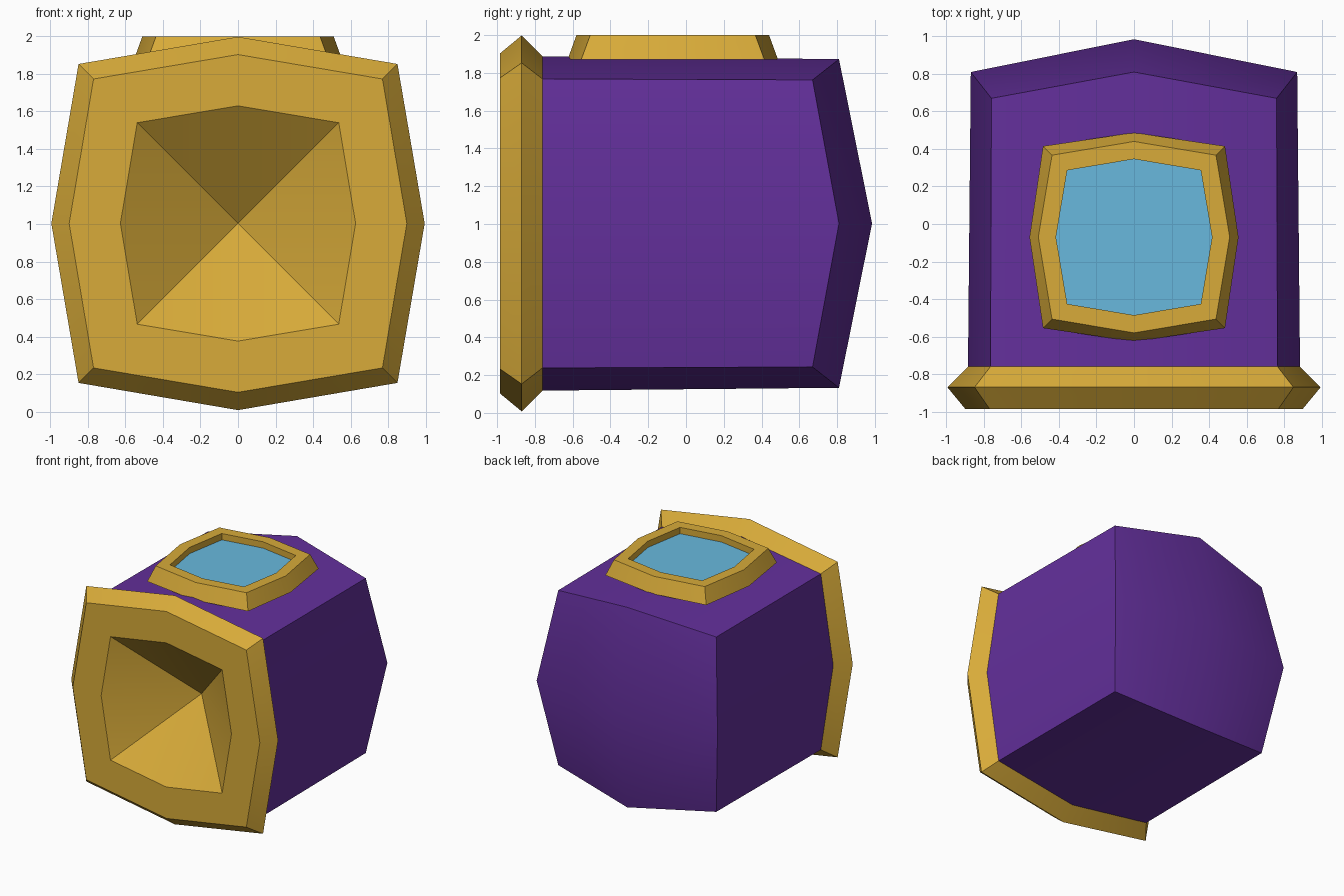
import bpy, bmesh, math
from mathutils import Vector

if "Cube" in bpy.data.objects:
    bpy.data.objects.remove(bpy.data.objects["Cube"])


def material(name, rgb):
    m = bpy.data.materials.new(name)
    m.diffuse_color = (*rgb, 1)
    m.use_nodes = True
    m.node_tree.nodes["Principled BSDF"].inputs["Base Color"].default_value = m.diffuse_color
    return m


GOLD = material("gold", (0.686, 0.407, 0.041))
PURPLE = material("purple", (0.125, 0.029, 0.33))
BLUE = material("light blue", (0.138, 0.485, 0.73))

CZ = 1.003      # height of the body axis
LID_Y = -0.07   # centre of the top window


def octagon(corner, mid):
    """Bulged square: corners at +-corner, side middles at +-mid."""
    c, m = corner, mid
    return [(m, 0), (c, c), (0, m), (-c, c), (-m, 0), (-c, -c), (0, -m), (c, -c)]


def along_y(corner, mid, y_corner, y_mid=None):
    ys = (y_corner if y_mid is None else y_mid, y_corner)
    return [Vector((u, ys[i % 2], CZ + v)) for i, (u, v) in enumerate(octagon(corner, mid))]


def along_z(corner, mid, z):
    return [Vector((u, LID_Y + v, z)) for u, v in octagon(corner, mid)]


def loft(name, rings, mat, tip=None, tip_quads=False, cap_start=False):
    """Skin a list of octagon rings, optionally closing the last one to a tip."""
    bm = bmesh.new()
    rows = [[bm.verts.new(p) for p in r] for r in rings]
    for a, b in zip(rows, rows[1:]):
        for i in range(8):
            j = (i + 1) % 8
            bm.faces.new((a[i], a[j], b[j], b[i]))
    if cap_start:
        bm.faces.new(rows[0])
    if tip is not None:
        t, last = bm.verts.new(tip), rows[-1]
        if tip_quads:
            for i in range(0, 8, 2):
                bm.faces.new((last[i], last[i + 1], last[(i + 2) % 8], t))
        else:
            for i in range(8):
                bm.faces.new((last[i], last[(i + 1) % 8], t))
    bmesh.ops.recalc_face_normals(bm, faces=bm.faces[:])
    me = bpy.data.meshes.new(name)
    bm.to_mesh(me)
    bm.free()
    me.materials.append(mat)
    ob = bpy.data.objects.new(name, me)
    bpy.context.collection.objects.link(ob)
    bpy.ops.object.select_all(action='DESELECT')
    ob.select_set(True)
    bpy.context.view_layer.objects.active = ob
    bpy.ops.object.shade_smooth_by_angle(angle=math.radians(30))
    return ob


# Purple box body with swollen sides and back, open behind the front rim
loft("body",
     [along_y(0.765, 0.885, -0.76), along_y(0.76, 0.87, 0.67, 0.81)],
     PURPLE, tip=(0, 0.985, CZ), tip_quads=True)

# Gold front rim with a pointed recess running back into the body
loft("front_rim",
     [along_y(0.765, 0.885, -0.76), along_y(0.85, 0.995, -0.87),
      along_y(0.77, 0.90, -0.985), along_y(0.537, 0.627, -0.985)],
     GOLD, tip=(0, -0.50, CZ))

# Gold frame on top
loft("top_frame",
     [along_z(0.485, 0.557, 1.87), along_z(0.437, 0.51, 2.0),
      along_z(0.356, 0.416, 2.0), along_z(0.356, 0.416, 1.945)],
     GOLD, cap_start=True)

# Sunken blue window pane
pane = bpy.data.meshes.new("top_window")
pane.from_pydata(along_z(0.356, 0.416, 1.945), [], [range(8)])
pane.materials.append(BLUE)
bpy.context.collection.objects.link(bpy.data.objects.new("top_window", pane))
